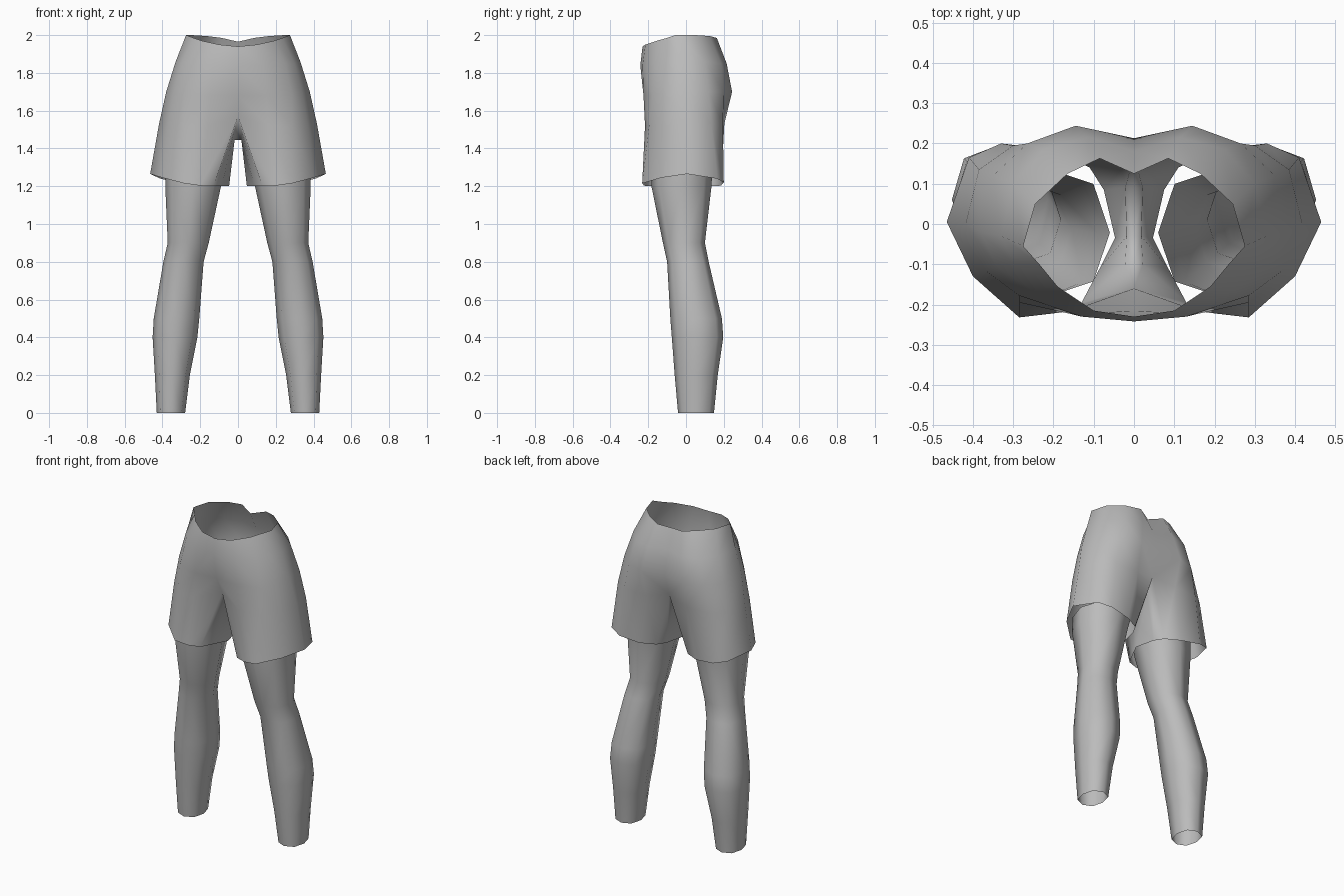
import bpy, bmesh, math

grey = bpy.data.materials.new("grey")
grey.diffuse_color = (0.5, 0.5, 0.5, 1)


def loft(bm, a, b, closed):
    """Quads between two rows of vertices."""
    n = len(a)
    for i in range(n if closed else n - 1):
        j = (i + 1) % n
        bm.faces.new((a[i], b[i], b[j], a[j]))


def finish(bm, name):
    """Turn a right half into a mirrored, smooth object."""
    bmesh.ops.recalc_face_normals(bm, faces=bm.faces[:])
    for f in bm.faces:
        f.smooth = True
    me = bpy.data.meshes.new(name)
    bm.to_mesh(me)
    bm.free()
    me.materials.append(grey)
    ob = bpy.data.objects.new(name, me)
    bpy.context.collection.objects.link(ob)
    mod = ob.modifiers.new("mirror", 'MIRROR')
    mod.use_mirror_merge = True
    mod.merge_threshold = 0.002
    return ob


# Shorts: half rings run from front centre round the hip to back centre
waist = [(0, -.23, 1.94), (.10, -.215, 1.95), (.19, -.155, 1.97),
         (.235, -.10, 1.985), (.275, -.055, 2), (.245, .05, 2),
         (.165, .125, 1.995), (.085, .163, 1.985), (0, .125, 1.965)]
hips = [(0, -.242, 1.84), (.13, -.23, 1.84), (.25, -.165, 1.85),
        (.298, -.10, 1.85), (.33, -.03, 1.86), (.30, .10, 1.86),
        (.225, .185, 1.85), (.115, .215, 1.85), (0, .18, 1.85)]
seat = [(0, -.215, 1.68), (.15, -.225, 1.68), (.285, -.178, 1.68),
        (.342, -.105, 1.69), (.38, -.02, 1.70), (.35, .12, 1.70),
        (.265, .20, 1.70), (.145, .244, 1.70), (0, .213, 1.70)]
# Leg rings carry on round the inside of the thigh
thigh = [(0, -.16, 1.57), (.16, -.217, 1.52), (.285, -.195, 1.52),
         (.37, -.115, 1.52), (.418, 0, 1.53), (.385, .135, 1.53),
         (.30, .195, 1.53), (.14, .203, 1.53), (0, .17, 1.56),
         (.022, .09, 1.48), (.018, -.03, 1.445), (.022, -.10, 1.485)]
hem = [(.13, -.195, 1.2), (.20, -.222, 1.203), (.285, -.232, 1.215),
       (.40, -.13, 1.245), (.465, .005, 1.265), (.41, .165, 1.24),
       (.33, .20, 1.22), (.20, .185, 1.203), (.11, .14, 1.2),
       (.075, .085, 1.2), (.047, -.035, 1.2), (.085, -.11, 1.2)]

bm = bmesh.new()
rows = [[bm.verts.new(p) for p in r] for r in (waist, hips, seat, thigh, hem)]
loft(bm, rows[0], rows[1], False)
loft(bm, rows[1], rows[2], False)
loft(bm, rows[2], rows[3][:9], False)
loft(bm, rows[3], rows[4], True)
# Crotch strip out to the centre line
inner = rows[3][9:]
mid = [bm.verts.new((0, v.co.y, v.co.z)) for v in inner]
loft(bm, inner, mid, False)
bm.faces.new((rows[3][8], inner[0], mid[0]))
bm.faces.new((inner[2], rows[3][0], mid[2]))
finish(bm, "shorts")

# Legs: open eight-sided tubes, as (z, x min, x max, y min, y max)
sections = [(0, .28, .43, -.042, .148), (.20, .255, .44, -.06, .168),
            (.40, .215, .452, -.075, .197), (.50, .205, .446, -.083, .19),
            (.80, .182, .395, -.10, .12), (.90, .155, .372, -.122, .10),
            (1.2, .09, .385, -.183, .135), (1.3, .06, .385, -.183, .14)]
bm = bmesh.new()
prev = None
for z, x0, x1, y0, y1 in sections:
    ring = []
    for k in range(8):
        a = k * math.pi / 4
        # diagonals pushed out slightly for a fuller section
        s = 1.06 if k % 2 else 1
        ring.append(bm.verts.new(((x0 + x1) / 2 + (x1 - x0) / 2 * math.cos(a) * s,
                                  (y0 + y1) / 2 + (y1 - y0) / 2 * math.sin(a) * s, z)))
    if prev:
        loft(bm, prev, ring, True)
    prev = ring
finish(bm, "legs")
